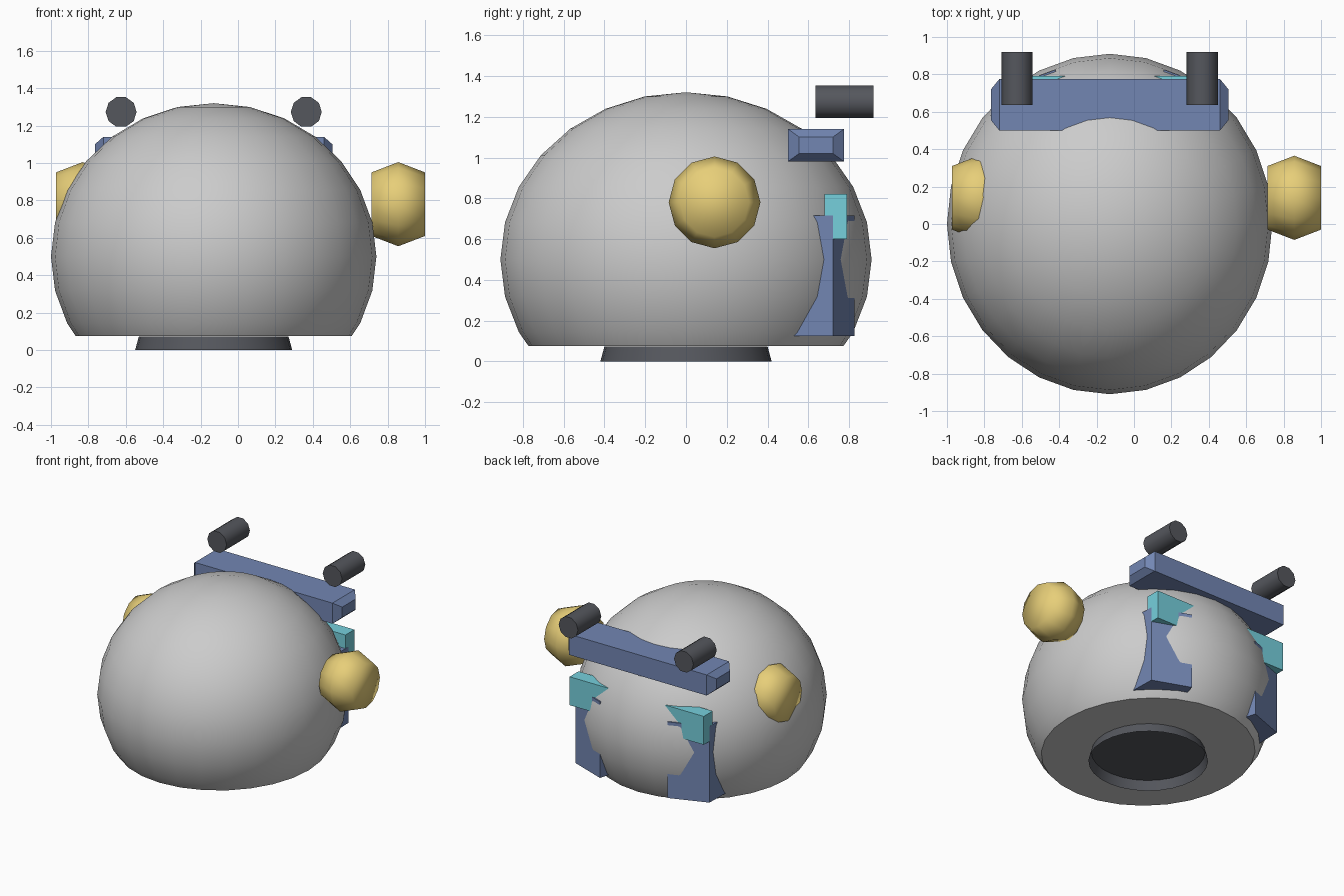
import bpy, bmesh, math
from mathutils import Matrix, Vector

if "Cube" in bpy.data.objects:
    bpy.data.objects.remove(bpy.data.objects["Cube"])

CX = -0.13  # symmetry plane of the dome


def material(name, rgb):
    m = bpy.data.materials.new(name)
    m.diffuse_color = (*rgb, 1)
    m.use_nodes = True
    m.node_tree.nodes["Principled BSDF"].inputs["Base Color"].default_value = m.diffuse_color
    return m


DARK = material("charcoal", (0.09, 0.095, 0.11))
BLUE = material("blue", (0.17, 0.24, 0.45))
CYAN = material("cyan", (0.18, 0.63, 0.72))
GOLD = material("gold", (0.80, 0.62, 0.19))


def finish(bm, name, mat=None, smooth=None):
    bmesh.ops.recalc_face_normals(bm, faces=bm.faces)
    me = bpy.data.meshes.new(name)
    bm.to_mesh(me)
    bm.free()
    ob = bpy.data.objects.new(name, me)
    bpy.context.collection.objects.link(ob)
    if mat:
        me.materials.append(mat)
    if smooth:
        bpy.ops.object.select_all(action='DESELECT')
        ob.select_set(True)
        bpy.context.view_layer.objects.active = ob
        bpy.ops.object.shade_smooth_by_angle(angle=math.radians(smooth))
    return ob


def loft(rings, name, mat, smooth=None, caps=(True, True)):
    """Skin a list of equal-length point rings."""
    bm = bmesh.new()
    vs = [[bm.verts.new(p) for p in r] for r in rings]
    n = len(vs[0])
    for a, b in zip(vs, vs[1:]):
        for i in range(n):
            j = (i + 1) % n
            bm.faces.new((a[i], a[j], b[j], b[i]))
    for ring, cap in ((vs[0], caps[0]), (vs[-1], caps[1])):
        if cap:
            bm.faces.new(ring)
    return finish(bm, name, mat, smooth)


def circle(n, r, place):
    return [place(r * math.cos(2 * math.pi * i / n), r * math.sin(2 * math.pi * i / n))
            for i in range(n)]


# Dome body: sphere with a flat underside
bm = bmesh.new()
bmesh.ops.create_uvsphere(bm, u_segments=28, v_segments=14, radius=1,
                          matrix=Matrix.Translation((CX, 0, 0.5)) @ Matrix.Diagonal((0.87, 0.91, 0.82, 1)))
cut = bmesh.ops.bisect_plane(bm, geom=bm.verts[:] + bm.edges[:] + bm.faces[:],
                             plane_co=(0, 0, 0.075), plane_no=(0, 0, 1), clear_inner=True)
bmesh.ops.contextual_create(bm, geom=[e for e in cut['geom_cut'] if isinstance(e, bmesh.types.BMEdge)])
finish(bm, "dome_body", smooth=35)

# Hollow flared foot, open underneath
loft([circle(28, r, lambda u, v, z=z: (CX + u, v, z)) for r, z in ((0.42, 0), (0.40, 0.073))],
     "hollow_foot", DARK, 35, caps=(False, True))

# Side knobs: twelve-sided rounded discs
for side, x in (("right", 0.857), ("left", -0.83)):
    loft([circle(12, r, lambda u, v, d=d: (x + d, 0.14 + u, 0.78 + v))
          for d, r in ((-0.143, 0.17), (0, 0.225), (0.143, 0.17))],
         side + "_knob", GOLD, 100)

# Cross bar with chamfered ends
def bar_ring(x, iy, iz):
    y0, y1, z0, z1 = 0.5 + iy, 0.775 - iy, 0.98 + iz, 1.14 - iz
    return [(x, y0, z0), (x, y1, z0), (x, y1, z1), (x, y0, z1)]

loft([bar_ring(-0.765, 0.055, 0.04), bar_ring(-0.72, 0, 0),
      bar_ring(0.46, 0, 0), bar_ring(0.505, 0.055, 0.04)], "cross_bar", BLUE)

# Mirrored parts
LEG_PLAN = [(0.45, 0.50), (0.445, 0.72), (0.16, 0.825), (0.10, 0.60), (0.30, 0.40)]
for side, s in (("right", 1), ("left", -1)):
    mx = lambda x: CX + s * (x - CX)
    # Tubes on top of the bar
    loft([circle(10, 0.083, lambda u, v, y=y: (mx(0.365) + u, y, 1.273 + v)) for y in (0.635, 0.92)],
         side + "_tube", DARK, 40)
    # Blue rear struts, partly sunk in the dome
    loft([[(mx(x), y, z) for x, y in LEG_PLAN] for z in (0.125, 0.715)], side + "_rear_strut", BLUE)
    # Cyan blocks above the struts
    plan = [(0.445, 0.68), (0.445, 0.79), (0.10, 0.79), (0.10, 0.68)]
    loft([[(mx(x), y, z) for x, y in plan] for z in (0.60, 0.82)], side + "_rear_block", CYAN)
